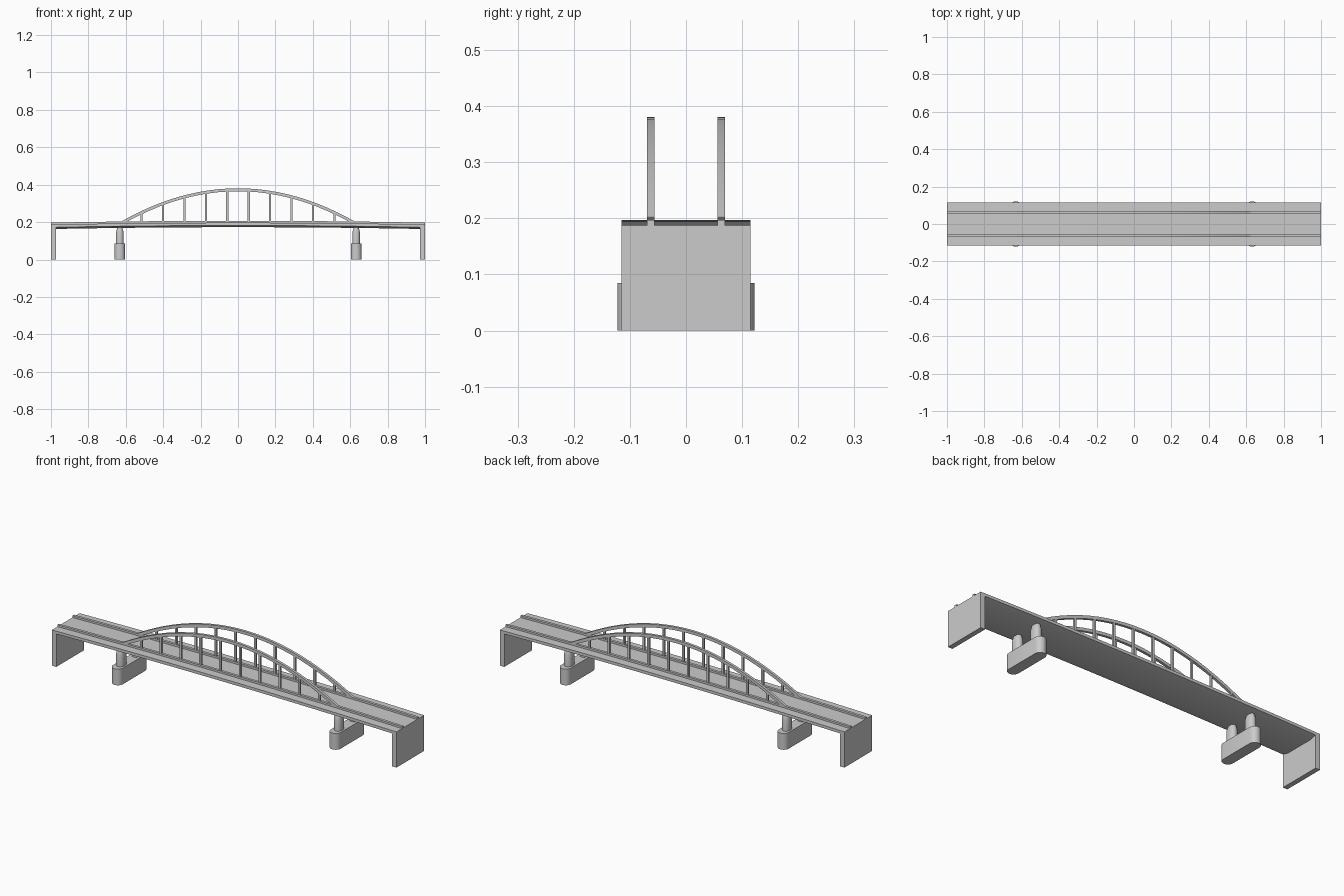
import bpy, bmesh
from math import sin, cos, pi, sqrt

if "Cube" in bpy.data.objects:
    bpy.data.objects.remove(bpy.data.objects["Cube"])


def finish(name, bm, angle=None):
    bmesh.ops.recalc_face_normals(bm, faces=bm.faces)
    mesh = bpy.data.meshes.new(name)
    bm.to_mesh(mesh)
    bm.free()
    ob = bpy.data.objects.new(name, mesh)
    bpy.context.collection.objects.link(ob)
    if angle:
        bpy.ops.object.select_all(action='DESELECT')
        ob.select_set(True)
        bpy.context.view_layer.objects.active = ob
        bpy.ops.object.shade_smooth_by_angle(angle=angle)
    return ob


def loft(name, rings, angle=None):
    """Skin matching closed rings of points and cap both ends."""
    bm = bmesh.new()
    vs = [[bm.verts.new(p) for p in ring] for ring in rings]
    n = len(vs[0])
    for a, b in zip(vs, vs[1:]):
        for i in range(n):
            j = (i + 1) % n
            bm.faces.new((a[i], a[j], b[j], b[i]))
    bm.faces.new(vs[0])
    bm.faces.new(vs[-1])
    return finish(name, bm, angle)


def box(name, x0, x1, y0, y1, z0, z1):
    return loft(name, [[(x0, y0, z), (x1, y0, z), (x1, y1, z), (x0, y1, z)] for z in (z0, z1)])


def stadium(x, y, r, half, z, n=10):
    """Round-ended outline, long in y."""
    pts = [(x + r * cos(pi * i / n), y + half - r + r * sin(pi * i / n), z) for i in range(n + 1)]
    return pts + [(2 * x - a, 2 * y - b, c) for a, b, c in pts]


def camber(x):
    return 0.187 + 0.010 * (1 - x * x)


def arch_top(x):
    return 0.381 - 0.181 * (x / 0.63) ** 2


# Cambered deck with thin edges and a deeper middle
section = [(-0.115, 0), (0.115, 0), (0.115, -0.015), (0.08, -0.024), (-0.08, -0.024), (-0.115, -0.015)]
stations = [-1 + i / 10 for i in range(21)]
loft("deck", [[(x, y, camber(x) + z) for y, z in section] for x in stations], 0.3)

for side, s in (("front", -1), ("back", 1)):
    y0, y1 = s * 0.0625 - 0.0068, s * 0.0625 + 0.0068
    # Tie beam along the deck
    loft("tie_beam_" + side, [[(x, y0, camber(x) - 0.005), (x, y1, camber(x) - 0.005),
                               (x, y1, camber(x) + 0.010), (x, y0, camber(x) + 0.010)]
                              for x in stations], 0.3)
    # Arch rib with a constant thickness normal to the curve
    rings = []
    for i in range(25):
        x = -0.64 + 1.28 * i / 24
        z = arch_top(x)
        slope = -2 * 0.181 * x / 0.63 ** 2
        k = 0.016 / sqrt(1 + slope * slope)
        lx, lz = x + slope * k, z - k
        rings.append([(x, y0, z), (x, y1, z), (lx, y1, lz), (lx, y0, lz)])
    loft("arch_" + side, rings, 0.3)
    # Hangers
    for i in range(10):
        x = (i - 4.5) * 0.1148
        box(f"hanger_{side}_{i + 1}", x - 0.0055, x + 0.0055, s * 0.0625 - 0.005, s * 0.0625 + 0.005,
            camber(x), arch_top(x) - 0.008)

for side, s in (("left", -1), ("right", 1)):
    # Abutment wall at the deck end
    xa, xb = sorted((s, s * 0.974))
    box("abutment_" + side, xa, xb, -0.115, 0.115, 0, 0.183)
    # Round-ended pier base
    px = s * 0.632
    loft("pier_base_" + side, [stadium(px, 0, 0.029, 0.122, z) for z in (0, 0.085)], 0.6)
    # Paired columns with tapered heads
    for t in (-1, 1):
        loft(f"pier_column_{side}_{'front' if t < 0 else 'back'}",
             [stadium(px, t * 0.065, 0.020 - d, 0.028 - d, z, 8)
              for d, z in ((0, 0.083), (0, 0.145), (0.003, 0.158), (0.008, 0.174))], 0.6)
